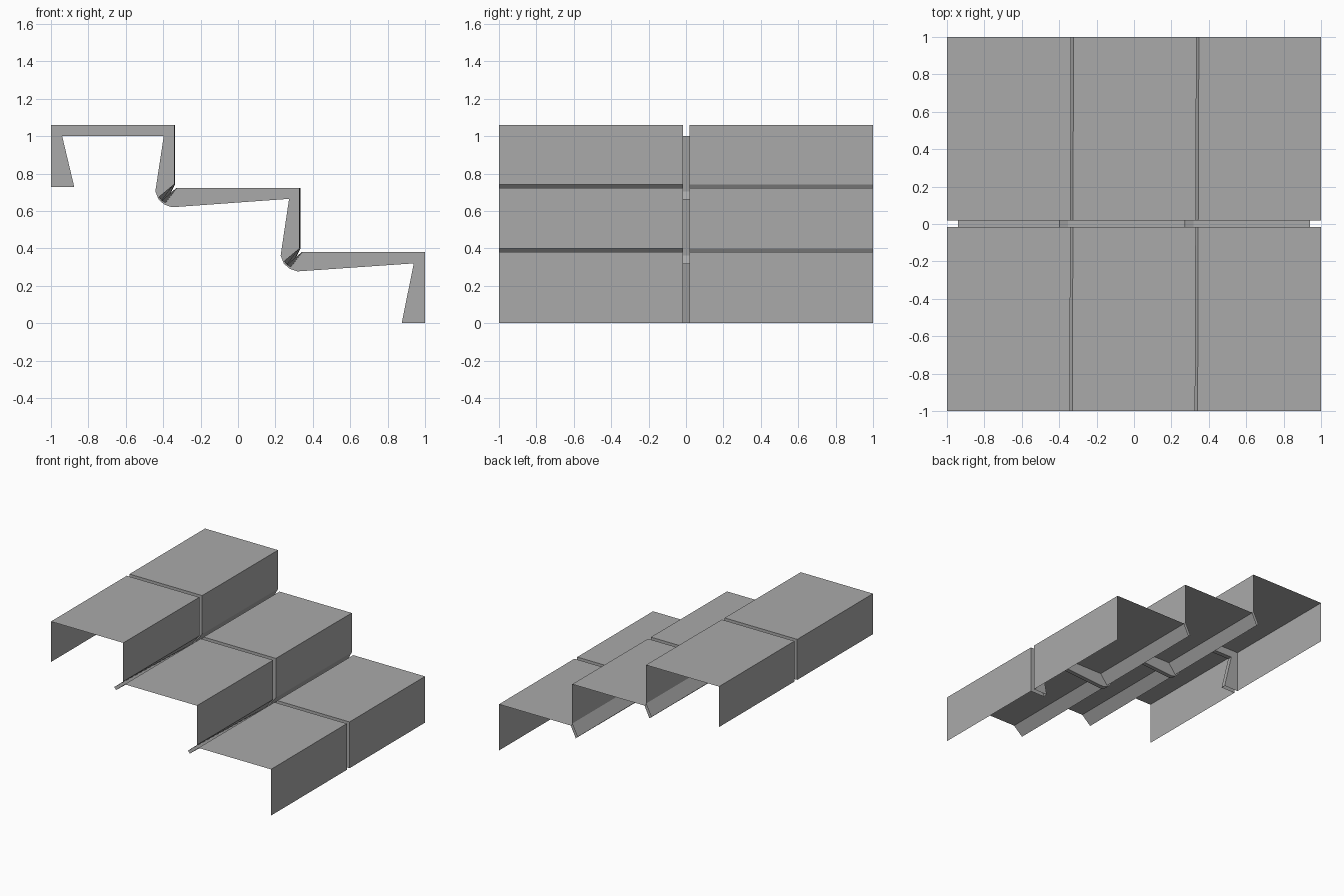
import bpy, bmesh

cube = bpy.data.objects.get("Cube")
if cube:
    bpy.data.objects.remove(cube, do_unlink=True)

# One flat grey for the whole sheet
grey = bpy.data.materials.new("sheet grey")
grey.use_nodes = True
colour = (0.4, 0.4, 0.4, 1)
grey.diffuse_color = colour
grey.node_tree.nodes["Principled BSDF"].inputs["Base Color"].default_value = colour

STEP_X, STEP_Z = 0.67, -0.343    # shift from one fold to the next


def profile(start, fold, end):
    """Section of the folded sheet, with the fold repeated on the lower step."""
    lower = [(x + STEP_X, z + STEP_Z) for x, z in fold]
    return start + fold + lower + end


def skin(t):
    """Outer section; t runs 0 to 1 from front to back as the hem twists."""
    s = 0.007 * t
    fold = [(-0.343 + s, 1.06), (-0.343 + s, 0.743),
            (-0.425 + 0.04 * t, 0.675 - 0.03 * t),
            (-0.408 + 0.04 * t, 0.655 - 0.025 * t),
            (-0.33 + s, 0.723)]
    pts = profile([(-1, 0.727), (-1, 1.06)], fold, [(1, 0.38), (1, 0)])
    pts[7] = (pts[7][0], 0.723)    # tread edge is level
    return pts


# Floor of the channel across the middle
channel = profile([(-0.875, 0.727), (-0.94, 1.0)],
                  [(-0.397, 1.0), (-0.442, 0.705), (-0.425, 0.662),
                   (-0.395, 0.635), (-0.353, 0.62)],
                  [(0.94, 0.32), (0.875, 0)])
channel[7] = (channel[7][0], 0.665)

# Sections from front to back, dipping into the channel near the centre
sections = [(-1, skin(0)), (-0.016, skin(0.5)), (-0.016, channel),
            (0.02, channel), (0.02, skin(0.5)), (1, skin(1))]

bm = bmesh.new()
rows = [[bm.verts.new((x, y, z)) for x, z in pts] for y, pts in sections]
for a, b in zip(rows, rows[1:]):
    for i in range(len(a) - 1):
        bm.faces.new((a[i], a[i + 1], b[i + 1], b[i]))

mesh = bpy.data.meshes.new("stepped_sheet")
bm.to_mesh(mesh)
bm.free()
mesh.materials.append(grey)
sheet = bpy.data.objects.new("stepped_sheet", mesh)
bpy.context.collection.objects.link(sheet)
